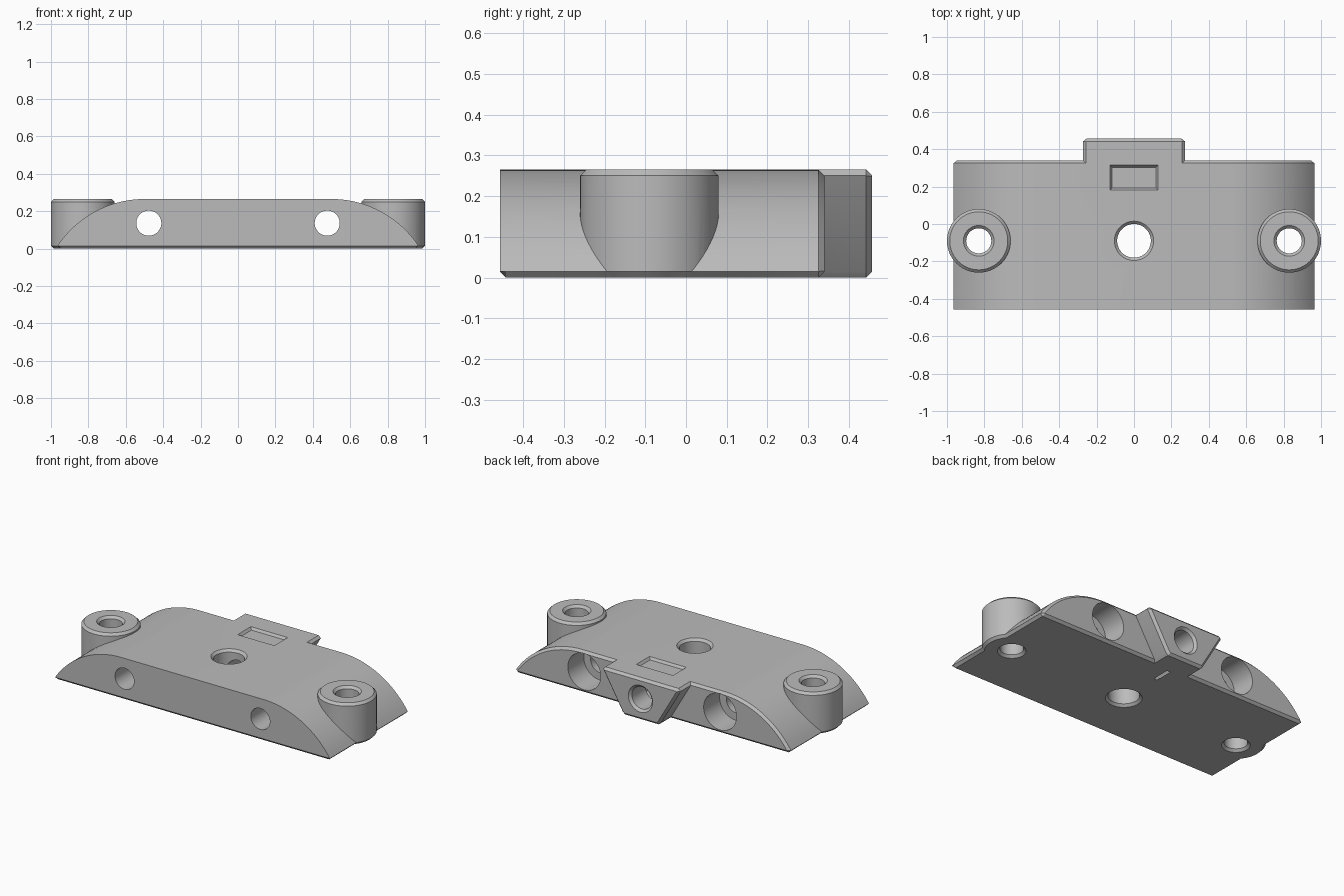
import bpy, bmesh
from math import sin, cos, pi, asin, sqrt
from mathutils import Vector

cube = bpy.data.objects.get("Cube")
if cube:
    bpy.data.objects.remove(cube)

H, C = 0.265, 0.015          # plate height, chamfer size
FRONT, BACK, TAB_BACK = -0.457, 0.34, 0.457
HOLE_Y, BOLT_Z = -0.09, 0.136

grey = bpy.data.materials.new("plain grey")
grey.use_nodes = True
grey.diffuse_color = (0.5, 0.5, 0.5, 1)
grey.node_tree.nodes["Principled BSDF"].inputs["Base Color"].default_value = (0.5, 0.5, 0.5, 1)


def loft(name, rings):
    """Closed solid through rings of equal point count."""
    bm = bmesh.new()
    rows = [[bm.verts.new(p) for p in ring] for ring in rings]
    n = len(rows[0])
    for a, b in zip(rows, rows[1:]):
        for i in range(n):
            j = (i + 1) % n
            bm.faces.new((a[i], a[j], b[j], b[i]))
    bm.faces.new(rows[0])
    bm.faces.new(rows[-1])
    bmesh.ops.recalc_face_normals(bm, faces=bm.faces)
    mesh = bpy.data.meshes.new(name)
    bm.to_mesh(mesh)
    bm.free()
    mesh.materials.append(grey)
    obj = bpy.data.objects.new(name, mesh)
    bpy.context.collection.objects.link(obj)
    return obj


def lathe(name, stations, x, other, axis="z", n=64):
    """Round solid from (radius, position) stations along the z or y axis."""
    rings = []
    for r, t in stations:
        ring = []
        for i in range(n):
            u, v = x + r * cos(2 * pi * i / n), other + r * sin(2 * pi * i / n)
            ring.append((u, v, t) if axis == "z" else (u, t, v))
        rings.append(ring)
    return loft(name, rings)


def inset(poly, d):
    """Offset a convex counter-clockwise outline inward."""
    pts = [Vector(p) for p in poly]
    out = []
    for i, p in enumerate(pts):
        e1 = (p - pts[i - 1]).normalized()
        e2 = (pts[(i + 1) % len(pts)] - p).normalized()
        n1, n2 = Vector((-e1.y, e1.x)), Vector((-e2.y, e2.x))
        out.append(p + (n1 + n2) * d / (1 + n1.dot(n2)))
    return out


def at_y(poly, y):
    return [(p[0], y, p[1]) for p in poly]


def combine(target, other, operation):
    mod = target.modifiers.new(operation.lower(), "BOOLEAN")
    mod.operation, mod.solver, mod.object = operation, "EXACT", other
    bpy.context.view_layer.objects.active = target
    bpy.ops.object.modifier_apply(modifier=mod.name)
    bpy.data.objects.remove(other)


# Domed plate: flat top with a large arc down to each end
half, flat = 0.965, 0.5
drop = H - C
radius = ((half - flat) ** 2 + drop ** 2) / (2 * drop)
sweep = asin((half - flat) / radius)
steps = 20
arc = [(flat + radius * sin(sweep * k / steps), H - radius + radius * cos(sweep * k / steps))
       for k in range(steps, -1, -1)]
profile = [(-half + C, 0), (half - C, 0)] + arc + [(-x, z) for x, z in reversed(arc)]
plate = loft("mounting_plate", [
    at_y([(x, max(z, C)) for x, z in profile], FRONT),
    at_y(profile, FRONT + C),
    at_y(profile, BACK - C),
    at_y(inset(profile, C), BACK)])

# Wedge-shaped tab on the back
side = [(0.12, 0), (0.135, C), (0.272, H - C), (0.257, H)]
wedge = side + [(-x, z) for x, z in reversed(side)]
tab = loft("back_tab", [at_y(wedge, 0.3), at_y(wedge, TAB_BACK - C),
                        at_y(inset(wedge, C), TAB_BACK)])
combine(plate, tab, "UNION")

# Round bosses at both ends
for s in (-1, 1):
    boss = lathe("end_boss", [(0.155, 0), (0.17, C), (0.17, H - C), (0.155, H)], s * 0.83, HOLE_Y)
    combine(plate, boss, "UNION")

# Vertical holes, chamfered at both ends
E = 0.005
for x, r in ((0, 0.09), (-0.83, 0.067), (0.83, 0.067)):
    hole = lathe("vertical_hole", [(r + C + E, -E), (r, C), (r, H - C), (r + C + E, H + E)], x, HOLE_Y)
    combine(plate, hole, "DIFFERENCE")

# Bolt holes from front to back, counterbored at the back
for s in (-1, 1):
    bore = lathe("bolt_hole", [(0.067, FRONT - 0.1), (0.067, 0.18), (0.115, 0.18), (0.115, BACK + 0.1)],
                 s * 0.477, BOLT_Z, "y")
    combine(plate, bore, "DIFFERENCE")

# Clamp screw hole through the tab to the centre hole
screw = lathe("screw_hole", [(0.07, HOLE_Y), (0.07, TAB_BACK - C), (0.07 + C + E, TAB_BACK + E)],
              0, BOLT_Z, "y")
combine(plate, screw, "DIFFERENCE")

# Nut slot with a pointed floor and a chamfered mouth
slot = [(0, -0.007), (0.12, 0.0625), (0.12, H + 0.1), (-0.12, H + 0.1), (-0.12, 0.0625)]
combine(plate, loft("nut_slot", [at_y(slot, 0.19), at_y(slot, 0.305)]), "DIFFERENCE")


def rectangle(a, b, z):
    return [(sx * a, 0.2475 + sy * b, z) for sx, sy in ((-1, -1), (1, -1), (1, 1), (-1, 1))]


mouth = loft("nut_slot_mouth", [rectangle(0.118, 0.0555, H - C), rectangle(0.133, 0.0705, H + E)])
combine(plate, mouth, "DIFFERENCE")

# Smooth curves, sharp edges
bpy.ops.object.select_all(action="DESELECT")
plate.select_set(True)
bpy.context.view_layer.objects.active = plate
bpy.ops.object.shade_smooth_by_angle(angle=0.5)
